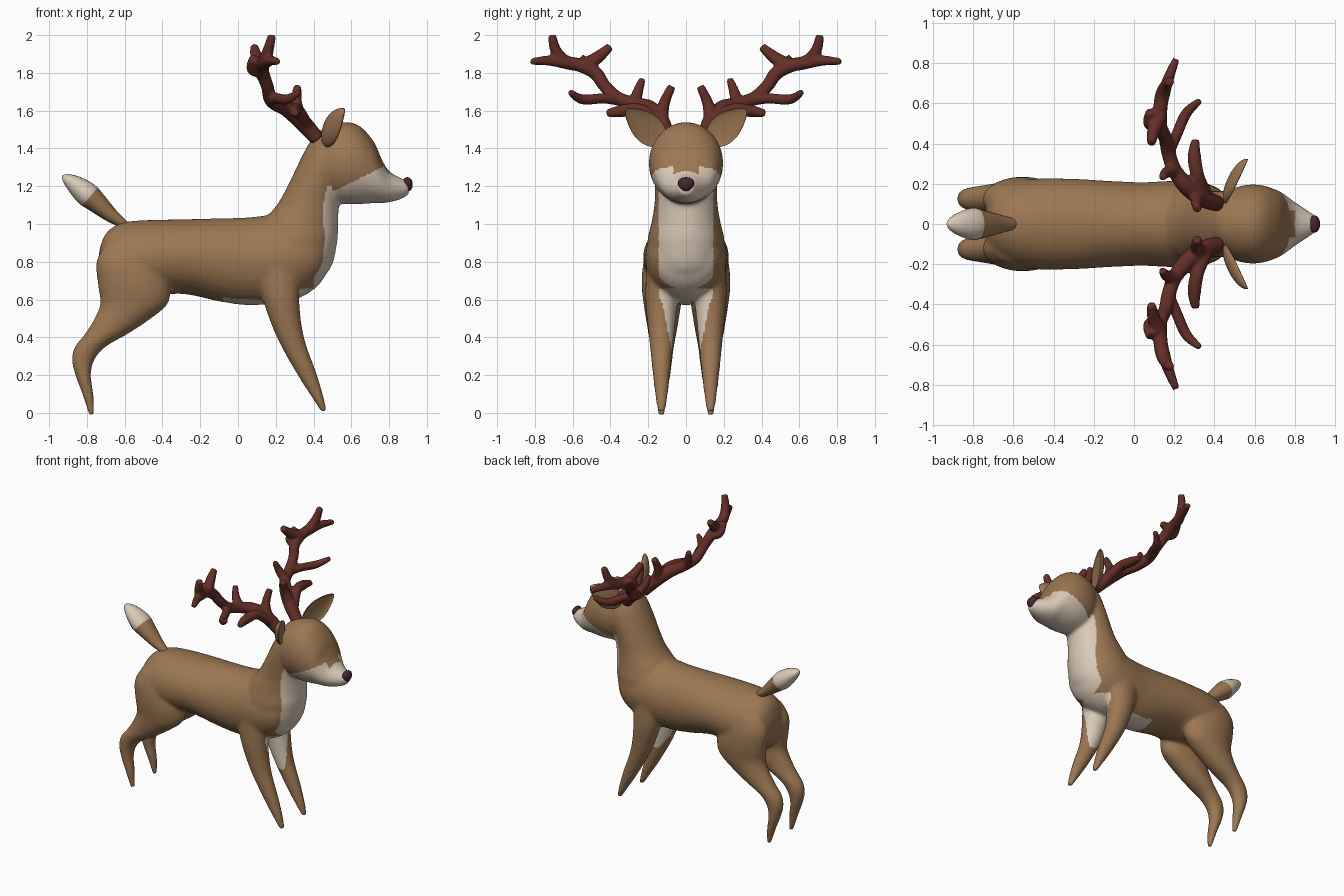
import bpy, bmesh, math
from mathutils import Vector, Matrix

if "Cube" in bpy.data.objects:
    bpy.data.objects.remove(bpy.data.objects["Cube"])


def material(name, rgb):
    m = bpy.data.materials.new(name)
    m.diffuse_color = (*rgb, 1)
    m.use_nodes = True
    m.node_tree.nodes["Principled BSDF"].inputs["Base Color"].default_value = m.diffuse_color
    return m


BROWN = material("brown fur", (0.33, 0.185, 0.085))
CREAM = material("cream fur", (0.70, 0.59, 0.47))
ANTLER = material("red brown antler", (0.125, 0.028, 0.02))
DARK = material("dark plum", (0.065, 0.02, 0.03))


def smooth_rows(rows, steps=6):
    """Catmull-Rom interpolation of rows of numbers."""
    out = []
    for i in range(len(rows) - 1):
        p0, p1, p2, p3 = (rows[max(i - 1, 0)], rows[i], rows[i + 1],
                          rows[min(i + 2, len(rows) - 1)])
        for s in range(steps):
            t = s / steps
            out.append([0.5 * (2 * b + (c - a) * t + (2 * a - 5 * b + 4 * c - d) * t * t
                               + (3 * b - a - 3 * c + d) * t ** 3)
                        for a, b, c, d in zip(p0, p1, p2, p3)])
    return out + [list(rows[-1])]


def skin(bm, rings, n=28):
    """Closed tube through rings given as (centre, u, v)."""
    loops = []
    for c, u, v in rings:
        loops.append([bm.verts.new(c + u * math.cos(2 * math.pi * k / n)
                                   + v * math.sin(2 * math.pi * k / n)) for k in range(n)])
    for a, b in zip(loops, loops[1:]):
        for k in range(n):
            bm.faces.new((a[k], a[(k + 1) % n], b[(k + 1) % n], b[k]))
    bm.faces.new(loops[0][::-1])
    bm.faces.new(loops[-1])


def loft(bm, rows, axis, side=1):
    """Rows are (position on axis, low edge, high edge, y, half width)."""
    rings = []
    for p, lo, hi, y, w in smooth_rows(rows):
        mid, r = (lo + hi) / 2, max((hi - lo) / 2, 0.003)
        w = max(w, 0.003)
        if axis == "X":
            rings.append((Vector((p, side * y, mid)), Vector((0, w, 0)), Vector((0, 0, r))))
        else:
            rings.append((Vector((mid, side * y, p)), Vector((r, 0, 0)), Vector((0, w, 0))))
    skin(bm, rings)


def tube(bm, rows, side=1, ref=(1, 0, 0), wide=1.0):
    """Rows are (x, y, z, radius)."""
    pts = smooth_rows(rows)
    rings = []
    for i, (x, y, z, r) in enumerate(pts):
        a, b = pts[max(i - 1, 0)], pts[min(i + 1, len(pts) - 1)]
        t = Vector(b[:3]) - Vector(a[:3])
        t.normalize()
        u = Vector(ref) - t * t.dot(Vector(ref))
        u.normalize()
        c, v = Vector((x, y, z)), t.cross(u)
        r = max(r, 0.003)
        c.y *= side
        u.y *= side
        v.y *= side
        rings.append((c, u * r * wide, v * r))
    skin(bm, rings, 16)


def finish(name, bm, mats, voxel=0, iters=0, rule=None):
    bmesh.ops.recalc_face_normals(bm, faces=bm.faces)
    me = bpy.data.meshes.new(name)
    bm.to_mesh(me)
    bm.free()
    ob = bpy.data.objects.new(name, me)
    bpy.context.collection.objects.link(ob)
    if voxel:
        m = ob.modifiers.new("fuse", "REMESH")
        m.mode, m.voxel_size = "VOXEL", voxel
        m = ob.modifiers.new("soften", "SMOOTH")
        m.factor, m.iterations = 0.5, iters
        dg = bpy.context.evaluated_depsgraph_get()
        me = bpy.data.meshes.new_from_object(ob.evaluated_get(dg))
        ob.modifiers.clear()
        ob.data = me
    me.materials.clear()
    for m in mats:
        me.materials.append(m)
    for p in me.polygons:
        p.use_smooth = True
        if rule:
            p.material_index = 1 if rule(*p.center) else 0
    return ob


# body: torso, neck, head and legs fused together
bm = bmesh.new()
loft(bm, [(-.735, .72, .86, 0, .08), (-.70, .64, .95, 0, .15), (-.62, .60, 1.005, 0, .20),
          (-.5, .61, 1.02, 0, .225), (-.3, .63, 1.025, 0, .225), (-.1, .59, 1.03, 0, .213),
          (.05, .57, 1.035, 0, .208), (.2, .58, 1.05, 0, .215), (.33, .61, 1.05, 0, .21),
          (.43, .68, 1.0, 0, .17), (.49, .78, .95, 0, .09)], "X")
loft(bm, [(.62, .16, .32, 0, .12), (.75, .08, .48, 0, .19), (.9, .08, .525, 0, .205),
          (1.0, .12, .53, 0, .185), (1.1, .205, .535, 0, .168), (1.2, .262, .55, 0, .165),
          (1.3, .31, .58, 0, .165), (1.4, .36, .6, 0, .15), (1.46, .40, .6, 0, .10)], "Z")
loft(bm, [(.37, 1.33, 1.42, 0, .05), (.42, 1.2, 1.485, 0, .13), (.5, 1.12, 1.525, 0, .18),
          (.58, 1.105, 1.54, 0, .197), (.65, 1.105, 1.515, 0, .19), (.72, 1.11, 1.435, 0, .165),
          (.76, 1.11, 1.345, 0, .14), (.8, 1.115, 1.28, 0, .11), (.86, 1.13, 1.245, 0, .07),
          (.905, 1.155, 1.225, 0, .04)], "X")
for s in (1, -1):
    loft(bm, [(.78, .08, .34, .12, .09), (.6, .13, .325, .13, .085), (.4, .205, .35, .13, .066),
              (.2, .315, .42, .13, .046), (.06, .405, .46, .13, .03),
              (.005, .44, .47, .13, .02)], "Z", s)
    loft(bm, [(.9, -.70, -.45, .11, .08), (.8, -.75, -.4, .12, .105), (.68, -.742, -.36, .125, .11),
              (.58, -.73, -.37, .125, .1), (.5, -.76, -.46, .125, .088), (.42, -.81, -.58, .125, .075),
              (.35, -.865, -.70, .125, .062), (.28, -.88, -.76, .125, .053),
              (.2, -.862, -.778, .127, .045), (.1, -.825, -.765, .13, .034),
              (-.012, -.79, -.76, .13, .018)], "Z", s)


def pale_fur(x, y, z):
    y = abs(y)
    if z > 1.1 and x > .5:                       # muzzle and cheeks
        bridge = x < .8 and y < .065 and z > 1.25
        return z < 1.17 + (x - .5) * .5 and not bridge
    if x < -.08:
        return False
    if z < .6 and x > .1 and y > .05:            # inner front legs
        return z > .33 and y < .075 + (z - .33) * .2
    if z < .66 and x < .42:                      # belly
        return y < (.10 if x < .2 else .14)
    return x > .40 and z < 1.2 and y < .145      # chest


finish("body", bm, [BROWN, CREAM], 0.0105, 14, pale_fur)

# tail with pale tip
bm = bmesh.new()
tube(bm, [(-.59, 0, .99, .02), (-.67, 0, 1.045, .038), (-.75, 0, 1.115, .056),
          (-.80, 0, 1.158, .064), (-.86, 0, 1.207, .05), (-.91, 0, 1.242, .026),
          (-.93, 0, 1.255, .004)], ref=(0, 1, 0), wide=1.25)
finish("tail", bm, [BROWN, CREAM], rule=lambda x, y, z: (x + .785) * -.78 + (z - 1.145) * .63 > 0)

# antlers: main beam and tines
beam = [(.42, .10, 1.45, .04), (.34, .13, 1.54, .046), (.26, .19, 1.61, .044), (.2, .27, 1.635, .037),
        (.17, .36, 1.665, .036), (.155, .43, 1.73, .034), (.13, .48, 1.80, .037),
        (.13, .56, 1.84, .036), (.14, .64, 1.86, .036), (.16, .69, 1.92, .03), (.18, .71, 2.0, .022)]
tines = [
    [(.33, .13, 1.56, .038), (.31, .115, 1.64, .03), (.315, .075, 1.73, .022)],
    [(.37, .12, 1.51, .035), (.32, .23, 1.60, .033), (.30, .33, 1.60, .034), (.305, .42, 1.585, .02)],
    [(.2, .27, 1.64, .035), (.16, .255, 1.70, .028), (.14, .23, 1.77, .018)],
    [(.17, .36, 1.66, .033), (.21, .44, 1.665, .028), (.26, .55, 1.66, .027), (.33, .615, 1.70, .016)],
    [(.13, .54, 1.84, .036), (.10, .47, 1.88, .034), (.085, .40, 1.94, .022)],
    [(.13, .48, 1.80, .03), (.075, .50, 1.82, .03), (.085, .56, 1.88, .026)],
    [(.14, .62, 1.85, .034), (.17, .72, 1.865, .028), (.21, .82, 1.86, .018)],
]
for s, side_name in ((1, "left"), (-1, "right")):
    bm = bmesh.new()
    for path in [beam] + tines:
        tube(bm, path, s)
    finish(side_name + "_antler", bm, [ANTLER], 0.0085, 5)

# ears: dished leaves with a pale inside
along = Vector((.10, .19, .165)).normalized()
facing = Vector((.85, -.4, -.1))
facing = (facing - along * facing.dot(along)).normalized()
across = facing.cross(along)
for s, side_name in ((1, "left"), (-1, "right")):
    bm = bmesh.new()
    bmesh.ops.create_uvsphere(bm, u_segments=36, v_segments=24, radius=1)
    for f in bm.faces:
        c = f.calc_center_median()
        f.material_index = 1 if c.z > 0 and c.xy.length < .84 else 0
    for v in bm.verts:
        x, y, z = v.co
        w = .08 * (1 - .25 * x) * (1 - .25 * x * x)
        p = (Vector((.5, .22, 1.518)) + along * x * .148 + across * y * w
             + facing * (.012 - (.018 * z if z > 0 else -.045 * z)))
        v.co = (p.x, p.y * s, p.z)
    finish(side_name + "_ear", bm, [BROWN, CREAM])


def ball(name, pos, size, mat, turn=0):
    bm = bmesh.new()
    bmesh.ops.create_uvsphere(bm, u_segments=24, v_segments=16, radius=1)
    bm.transform(Matrix.Translation(pos) @ Matrix.Rotation(turn, 4, "Z")
                 @ Matrix.Diagonal((*size, 1)))
    return finish(name, bm, [mat])


# eyes and nose
for s, side_name in ((1, "left"), (-1, "right")):
    ball(side_name + "_eye", (.728, s * .098, 1.305), (.024, .034, .034), DARK, s * .6)
nose = ball("nose", (.897, 0, 1.21), (.028, .042, .038), DARK)
for v in nose.data.vertices:                     # narrower towards the bottom
    v.co.y *= 1 + (v.co.z - 1.21) * 6
